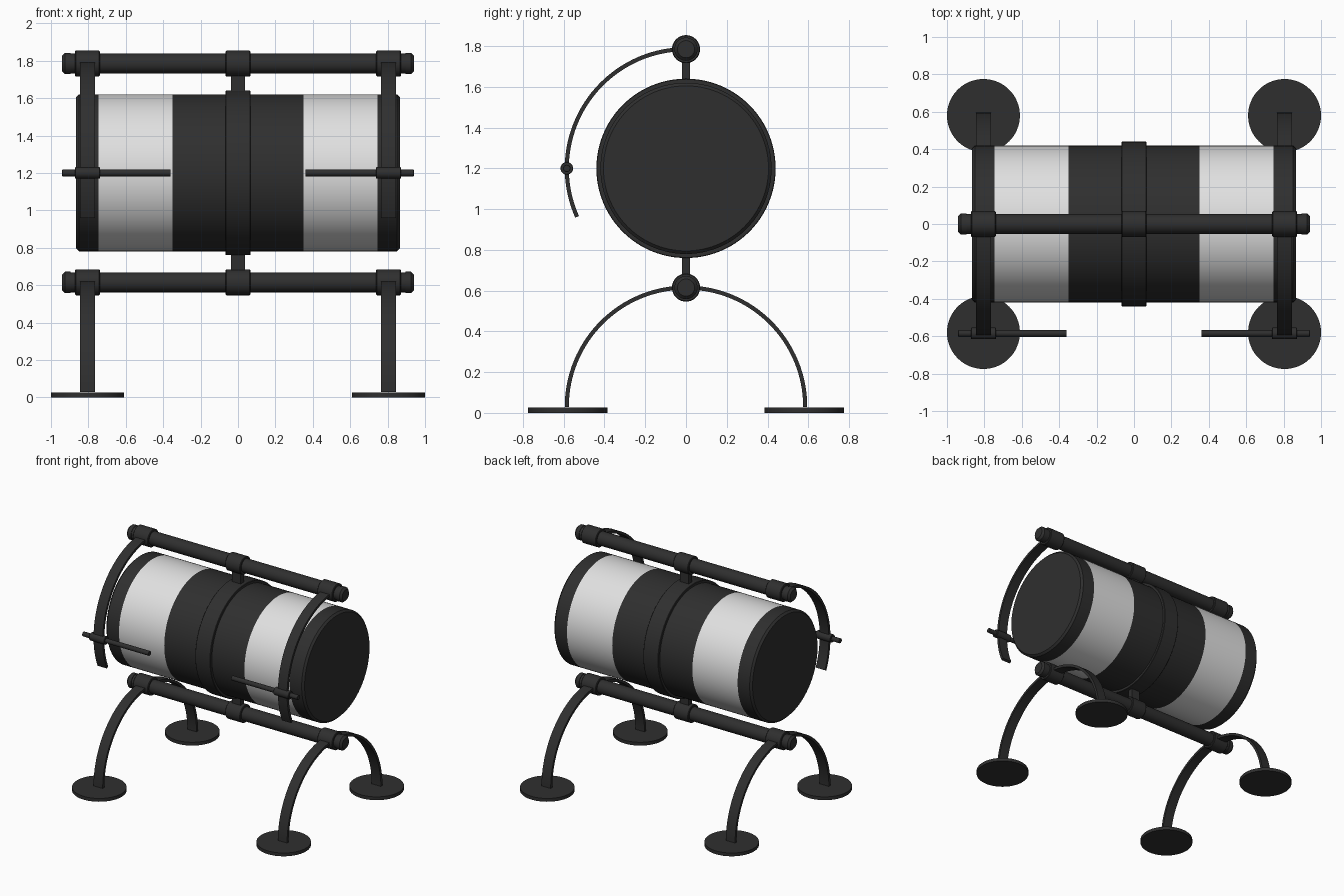
import bpy, bmesh, math
from mathutils import Vector, Matrix

cube = bpy.data.objects.get("Cube")
if cube:
    bpy.data.objects.remove(cube, do_unlink=True)


def material(name, value):
    mat = bpy.data.materials.new(name)
    mat.use_nodes = True
    colour = (value, value, value, 1)
    mat.diffuse_color = colour
    mat.node_tree.nodes["Principled BSDF"].inputs["Base Color"].default_value = colour
    return mat


BLACK = material("matte black", 0.028)
WHITE = material("white shell", 0.75)


def finish(name, bm, mats=(BLACK,)):
    bmesh.ops.remove_doubles(bm, verts=bm.verts, dist=1e-5)
    bmesh.ops.recalc_face_normals(bm, faces=bm.faces)
    mesh = bpy.data.meshes.new(name)
    bm.to_mesh(mesh)
    bm.free()
    obj = bpy.data.objects.new(name, mesh)
    bpy.context.collection.objects.link(obj)
    for mat in mats:
        mesh.materials.append(mat)
    bpy.ops.object.select_all(action="DESELECT")
    obj.select_set(True)
    bpy.context.view_layer.objects.active = obj
    bpy.ops.object.shade_smooth_by_angle(angle=math.radians(30))
    return obj


def lathe(profile, steps):
    """Spin (x, radius) points round the x axis."""
    bm = bmesh.new()
    verts = [bm.verts.new((x, 0, r)) for x, r in profile]
    edges = [bm.edges.new(pair) for pair in zip(verts, verts[1:])]
    bmesh.ops.spin(bm, geom=verts + edges, cent=(0, 0, 0), axis=(1, 0, 0),
                   angle=math.tau, steps=steps, use_merge=True)
    return bm


def mirrored(half):
    return [(-x, r) for x, r in half] + half[::-1]


def rod(name, location, half_length, radius, bevel=0.004, steps=32):
    half = [(half_length, 0), (half_length, radius - bevel), (half_length - bevel, radius)]
    obj = finish(name, lathe(mirrored(half), steps))
    obj.location = location


def arc_strip(name, x, centre_z, start, end, radius=0.585, width=0.08, thick=0.02, steps=40):
    """Flat bar bent to an arc in the yz plane."""
    bm = bmesh.new()
    rings = []
    for i in range(steps + 1):
        a = math.radians(start + (end - start) * i / steps)
        ring = []
        for dx, dr in ((-1, -1), (1, -1), (1, 1), (-1, 1)):
            r = radius + dr * thick / 2
            ring.append(bm.verts.new((x + dx * width / 2, r * math.cos(a),
                                      centre_z + r * math.sin(a))))
        rings.append(ring)
    for p, q in zip(rings, rings[1:]):
        for k in range(4):
            n = (k + 1) % 4
            bm.faces.new((p[k], p[n], q[n], q[k]))
    bm.faces.new(rings[0])
    bm.faces.new(rings[-1])
    finish(name, bm)


def box(name, centre, size):
    bm = bmesh.new()
    bmesh.ops.create_cube(bm, size=1, matrix=Matrix.Translation(centre) @ Matrix.Diagonal((*size, 1)))
    finish(name, bm)


MID = 1.2        # drum centre height
ARM = 0.585      # bend radius of arms and legs
SIDE = 0.805     # x of arms, legs and feet

# Drum: dark end caps, white shell, dark middle
bm = lathe(mirrored([(0.865, 0), (0.865, 0.405), (0.85, 0.42), (0.745, 0.42), (0.35, 0.42)]), 96)
for face in bm.faces:
    if 0.35 < abs(face.calc_center_median().x) < 0.745:
        face.material_index = 1
drum = finish("drum", bm, (BLACK, WHITE))
drum.location.z = MID
rod("drum_centre_band", (0, 0, MID), 0.066, 0.44, 0.003, 96)

# Upper and lower rails with stepped ends, collars and posts
for label, sign in (("upper", 1), ("lower", -1)):
    z = MID + sign * ARM
    half = [(0.94, 0), (0.94, 0.042), (0.925, 0.057), (0.895, 0.057), (0.895, 0.053)]
    rail = finish(label + "_rail", lathe(mirrored(half), 40))
    rail.location.z = z
    for place, x in (("right", -SIDE), ("centre", 0), ("left", SIDE)):
        rod(f"{label}_{place}_collar", (x, 0, z), 0.066, 0.069)
    box(label + "_post", Vector((0, 0, MID + sign * 0.485)), (0.076, 0.04, 0.13))

# Arms, handles, legs and feet on each side
for side, s in (("right", -1), ("left", 1)):
    x = s * SIDE
    arc_strip(side + "_arm", x, MID, 90, 204)
    rod(side + "_handle", (s * 0.65, -ARM, MID), 0.29, 0.018, 0.002, 24)
    rod(side + "_handle_collar", (x, -ARM, MID), 0.066, 0.031, 0.002, 24)
    arc_strip(side + "_leg_arch", x, 0.03, 0, 180, steps=64)
    for end, d in (("front", -1), ("back", 1)):
        bm = bmesh.new()
        bmesh.ops.create_cone(bm, cap_ends=True, segments=64, radius1=0.195,
                              radius2=0.195, depth=0.026)
        foot = finish(f"{end}_{side}_foot", bm)
        foot.location = (x, d * 0.58, 0.013)
